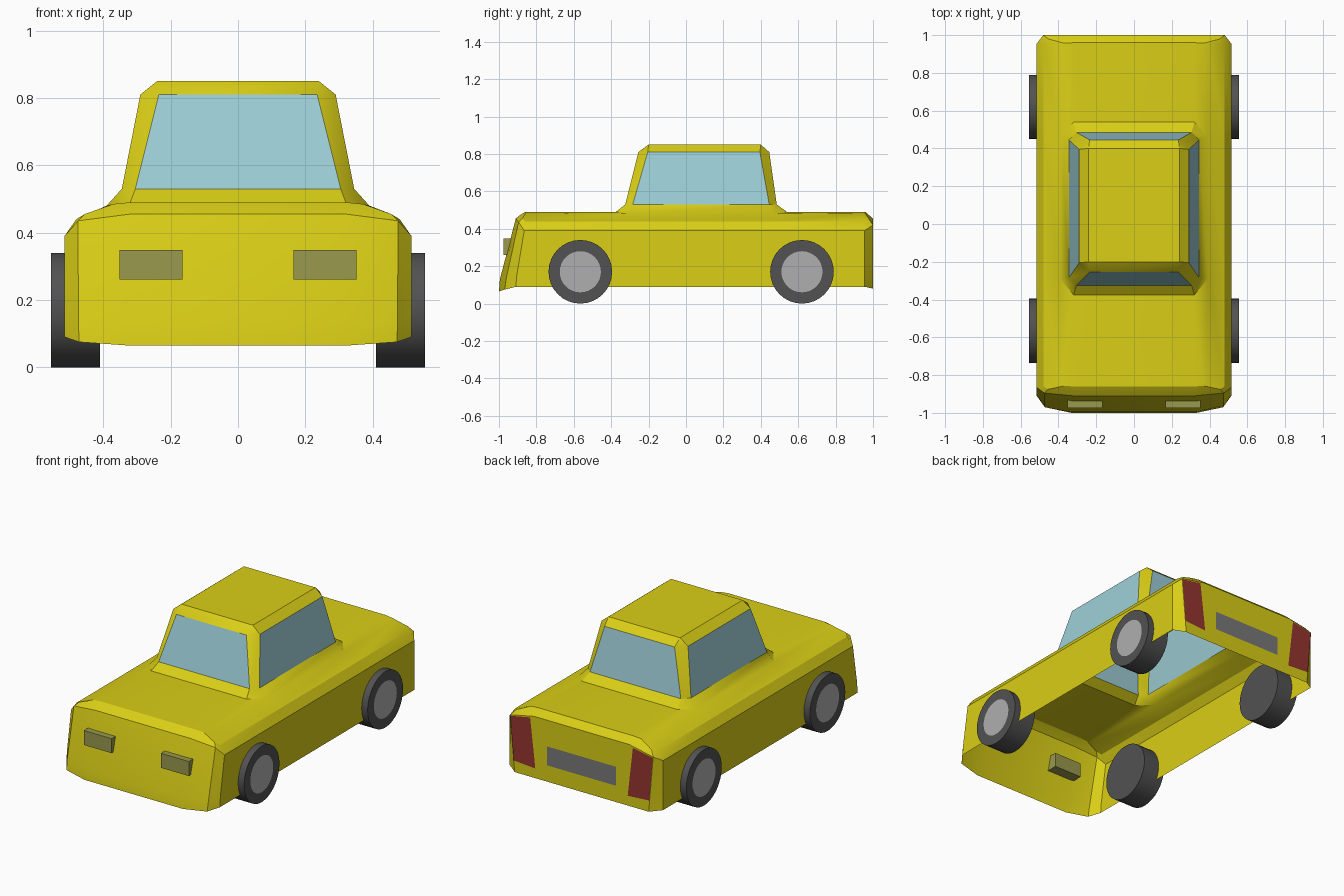
import bpy, bmesh, math
from mathutils import Matrix

if "Cube" in bpy.data.objects:
    bpy.data.objects.remove(bpy.data.objects["Cube"])


def material(name, rgb):
    m = bpy.data.materials.new(name)
    m.diffuse_color = (*rgb, 1)
    m.use_nodes = True
    m.node_tree.nodes["Principled BSDF"].inputs["Base Color"].default_value = m.diffuse_color
    return m


PAINT = material("yellow_paint", (0.70, 0.62, 0.008))
GLASS = material("blue_glass", (0.34, 0.62, 0.68))
LAMP = material("olive_lamp", (0.32, 0.32, 0.075))
RED = material("red_lamp", (0.30, 0.035, 0.028))
RUBBER = material("rubber", (0.085, 0.085, 0.085))
HUB = material("hub_grey", (0.43, 0.43, 0.43))
PLATE = material("plate_grey", (0.19, 0.19, 0.19))


def finish(name, bm, mats, smooth=True, recalc=True):
    bmesh.ops.remove_doubles(bm, verts=bm.verts, dist=1e-4)
    if recalc:
        bmesh.ops.recalc_face_normals(bm, faces=bm.faces)
    mesh = bpy.data.meshes.new(name)
    bm.to_mesh(mesh)
    bm.free()
    for m in mats:
        mesh.materials.append(m)
    ob = bpy.data.objects.new(name, mesh)
    bpy.context.collection.objects.link(ob)
    if smooth:
        bpy.ops.object.select_all(action='DESELECT')
        ob.select_set(True)
        bpy.context.view_layer.objects.active = ob
        bpy.ops.object.shade_smooth_by_angle(angle=math.radians(30))
    return ob


def full(half):
    """Close a right-hand half outline with its mirror image."""
    return half + [(-x, y, z) for x, y, z in reversed(half)]


def poly(bm, pts):
    seen = list(dict.fromkeys(pts))
    return bm.faces.new([bm.verts.new(p) for p in seen])


def band(bm, low, high, keep=lambda i: True):
    n = len(low)
    for i in range(n):
        if keep(i):
            j = (i + 1) % n
            poly(bm, [low[i], low[j], high[j], high[i]])


# Lower body outlines, bottom to top: front, front corner, side, rear corner, rear
SIDE_Y = (-0.29, 0.46)
halves = [
    [(.33, -1.0, .065), (.472, -.97, .075), (.515, -.91, .09),
     (.515, .955, .09), (.45, 1.0, .08), (.32, 1.0, .08)],
    [(.33, -.995, .13), (.474, -.96, .14), (.515, -.905, .15),
     (.515, .955, .15), (.455, 1.0, .14), (.32, 1.0, .14)],
    [(.32, -.91, .455), (.475, -.895, .435), (.515, -.865, .39),
     (.515, .955, .39), (.48, 1.0, .42), (.32, 1.0, .453)],
    [(.32, -.885, .475), (.455, -.875, .455), (.48, -.86, .44),
     (.48, .955, .44), (.455, .98, .45), (.32, .98, .472)],
    [(.32, -.86, .49), (.37, -.857, .485), (.39, -.85, .48),
     (.39, .952, .48), (.37, .957, .485), (.32, .96, .49)],
]
rings = []
for h in halves:
    x, _, z = h[2]
    rings.append(full(h[:3] + [(x, y, z) for y in SIDE_Y] + h[3:]))

# Cabin outlines: fillet base, window sill, window top, roof
cabin = [full(h) for h in (
    [(.32, -.375, .49), (.39, -.29, .48), (.39, .46, .48), (.32, .54, .49)],
    [(.305, -.325, .53), (.345, -.285, .53), (.345, .445, .53), (.305, .485, .53)],
    [(.235, -.255, .81), (.29, -.205, .81), (.29, .395, .81), (.235, .445, .81)],
    [(.24, -.2, .85), (.24, -.2, .85), (.24, .4, .85), (.24, .4, .85)])]

# Body shell, open underneath
bm = bmesh.new()
for low, high in zip(rings, rings[1:]):
    band(bm, low, high)
A, B, C, S1, S2, D, E, F = rings[-1][:8]
a, d = cabin[0][0], cabin[0][3]
mx = lambda p: (-p[0], p[1], p[2])
poly(bm, [mx(A), A, a, mx(a)])
poly(bm, [mx(d), d, F, mx(F)])
for f in (lambda p: p, mx):
    poly(bm, [f(p) for p in (A, B, C, S1, a)])
    poly(bm, [f(p) for p in (d, S2, D, E, F)])
band(bm, cabin[0], cabin[1])
band(bm, cabin[1], cabin[2], lambda i: i % 2 == 0)
for i in range(8):
    j = (i + 1) % 8
    poly(bm, [cabin[2][i], cabin[2][j], cabin[3][j], cabin[3][i]])
poly(bm, cabin[3])
finish("car_body", bm, [PAINT])

# Windows fill the gaps between the pillars
bm = bmesh.new()
band(bm, cabin[1], cabin[2], lambda i: i % 2 == 1)
finish("windows", bm, [GLASS], smooth=False, recalc=False)


# Wheels with flush hub discs
def wheel(name, side, y):
    bm = bmesh.new()
    bmesh.ops.create_cone(bm, cap_ends=True, segments=32, radius1=.17,
                          radius2=.17, depth=.145)
    cap = max(bm.faces, key=lambda f: f.calc_center_median().z)
    bmesh.ops.inset_region(bm, faces=[cap], thickness=.06)
    cap.material_index = 1
    bm.transform(Matrix.Translation((side * .4825, y, .17))
                 @ Matrix.Rotation(side * math.pi / 2, 4, 'Y'))
    finish(name, bm, [RUBBER, HUB])


for side, label in ((1, "right"), (-1, "left")):
    wheel("front_wheel_" + label, side, -.565)
    wheel("rear_wheel_" + label, side, .62)

    # Headlight boxes
    bm = bmesh.new()
    bmesh.ops.create_cube(bm, size=1)
    bm.transform(Matrix.Translation((side * .259, -.935, .305))
                 @ Matrix.Diagonal((.187, .08, .088, 1)))
    finish("headlight_" + label, bm, [LAMP], smooth=False)

    # Tail light panels
    bm = bmesh.new()
    pts = [(.31, .14), (.31 + .035, .44), (.478, .415), (.455, .15)]
    pts = [(side * x, 1.002, z) for x, z in pts]
    poly(bm, pts if side > 0 else pts[::-1])
    finish("tail_light_" + label, bm, [RED], smooth=False, recalc=False)

# Rear plate
bm = bmesh.new()
poly(bm, [(-.23, 1.002, .18), (-.23, 1.002, .295), (.23, 1.002, .295), (.23, 1.002, .18)])
finish("rear_plate", bm, [PLATE], smooth=False, recalc=False)
